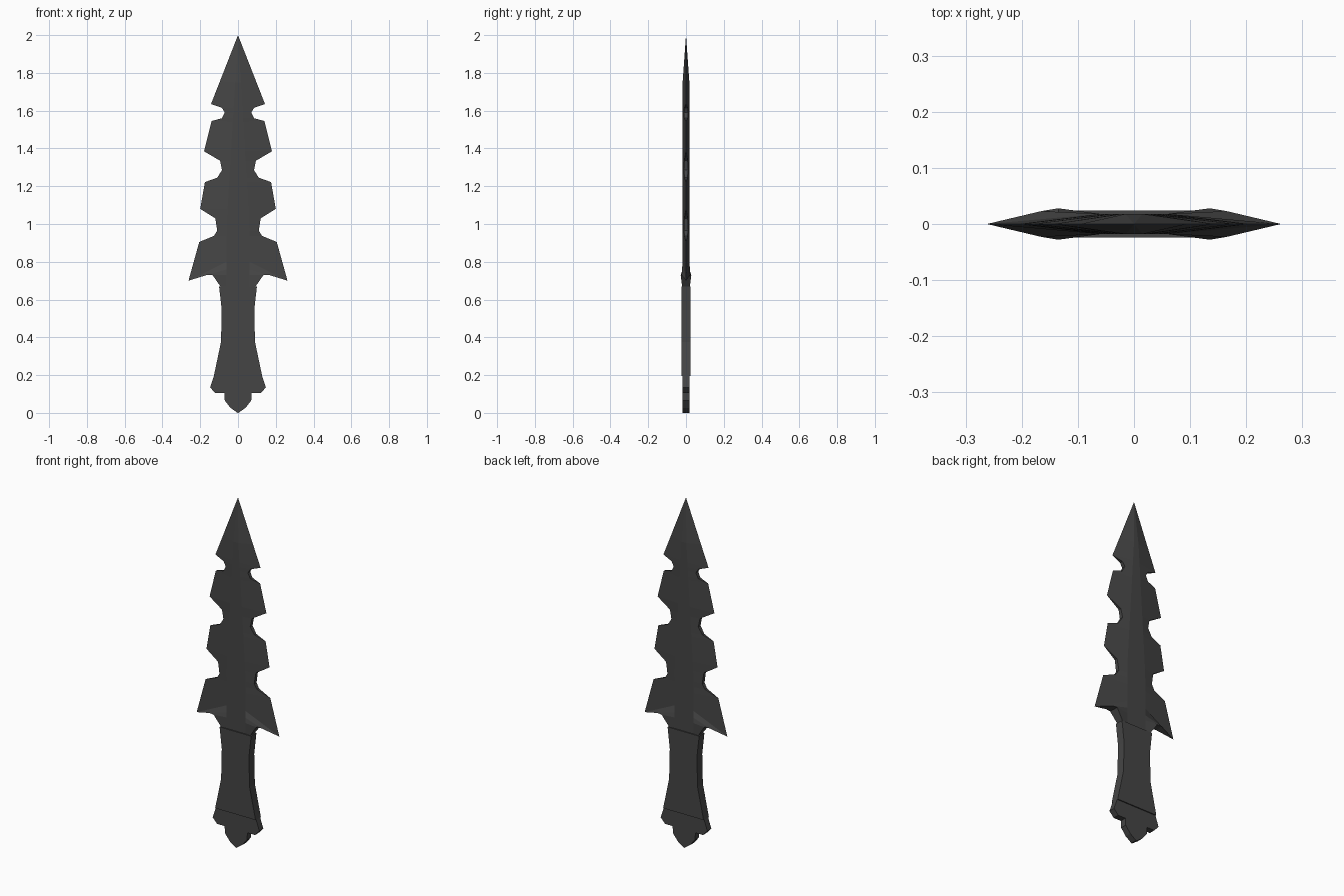
import bpy, bmesh

if "Cube" in bpy.data.objects:
    bpy.data.objects.remove(bpy.data.objects["Cube"])

metal = bpy.data.materials.new("dark_grey")
metal.diffuse_color = (0.06, 0.06, 0.06, 1)
metal.use_nodes = True
metal.node_tree.nodes["Principled BSDF"].inputs["Base Color"].default_value = metal.diffuse_color


def finish(bm, name):
    bmesh.ops.remove_doubles(bm, verts=bm.verts, dist=0.0002)
    bmesh.ops.recalc_face_normals(bm, faces=bm.faces)
    me = bpy.data.meshes.new(name)
    bm.to_mesh(me)
    bm.free()
    me.materials.append(metal)
    ob = bpy.data.objects.new(name, me)
    bpy.context.collection.objects.link(ob)
    return ob


def slab(name, half, t):
    """Mirrored half outline (x, z), top to bottom, extruded to +-t in y."""
    bm = bmesh.new()
    pts = half + [(-x, z) for x, z in reversed(half)]
    rings = [[bm.verts.new((x, y, z)) for x, z in pts] for y in (-t, t)]
    n, h = len(pts), len(half)
    for ring in rings:  # front and back as strips across the width
        for i in range(h - 1):
            bm.faces.new((ring[i], ring[i + 1], ring[n - 2 - i], ring[n - 1 - i]))
    for i in range(n):  # side walls
        j = (i + 1) % n
        bm.faces.new((rings[0][i], rings[0][j], rings[1][j], rings[1][i]))
    return finish(bm, name)


# Barbed blade: edge x, edge z, edge half thickness, spine z
blade = [
    (0.0, 2.0, 0, 2.0), (0.095, 1.757, 0, 1.75), (0.143, 1.635, 0, 1.64),
    (0.085, 1.615, .009, 1.615), (0.07, 1.59, .011, 1.59), (0.085, 1.56, .009, 1.56),
    (0.14, 1.545, 0, 1.54), (0.18, 1.385, 0, 1.39),
    (0.095, 1.335, .009, 1.335), (0.085, 1.285, .011, 1.285), (0.11, 1.245, .008, 1.245),
    (0.175, 1.222, 0, 1.22), (0.20, 1.08, 0, 1.08),
    (0.12, 1.03, .009, 1.03), (0.11, 0.965, .011, 0.965), (0.127, 0.937, .008, 0.937),
    (0.205, 0.905, 0, 0.9), (0.262, 0.70, 0, 0.80),
    (0.165, 0.73, .023, 0.76), (0.135, 0.73, .028, 0.73), (0.09, 0.665, .02, 0.665),
]
bm = bmesh.new()
rows = []
for x, z, e, sz in blade:
    t = 0.018 * min(1, (2 - sz) / 0.25)          # thins toward the tip
    s = min(0.06, 0.06 * (2 - sz))               # half width of the raised centre
    ring = [(x, -e, z), (s, -t, sz), (-s, -t, sz), (-x, -e, z),
            (-x, e, z), (-s, t, sz), (s, t, sz), (x, e, z)]
    rows.append([bm.verts.new(p) for p in ring])
for a, b in zip(rows, rows[1:]):
    for k in range(8):
        j = (k + 1) % 8
        bm.faces.new((a[k], a[j], b[j], b[k]))
last = rows[-1]
bm.faces.new(last)
finish(bm, "blade")

# Flared grip and scalloped pommel
slab("grip", [(0.10, 0.668), (0.086, 0.545), (0.09, 0.375), (0.128, 0.195)], 0.024)
slab("pommel", [(0.126, 0.2), (0.148, 0.135), (0.12, 0.105), (0.072, 0.105),
                (0.07, 0.065), (0.04, 0.027), (0.002, 0.0)], 0.018)
